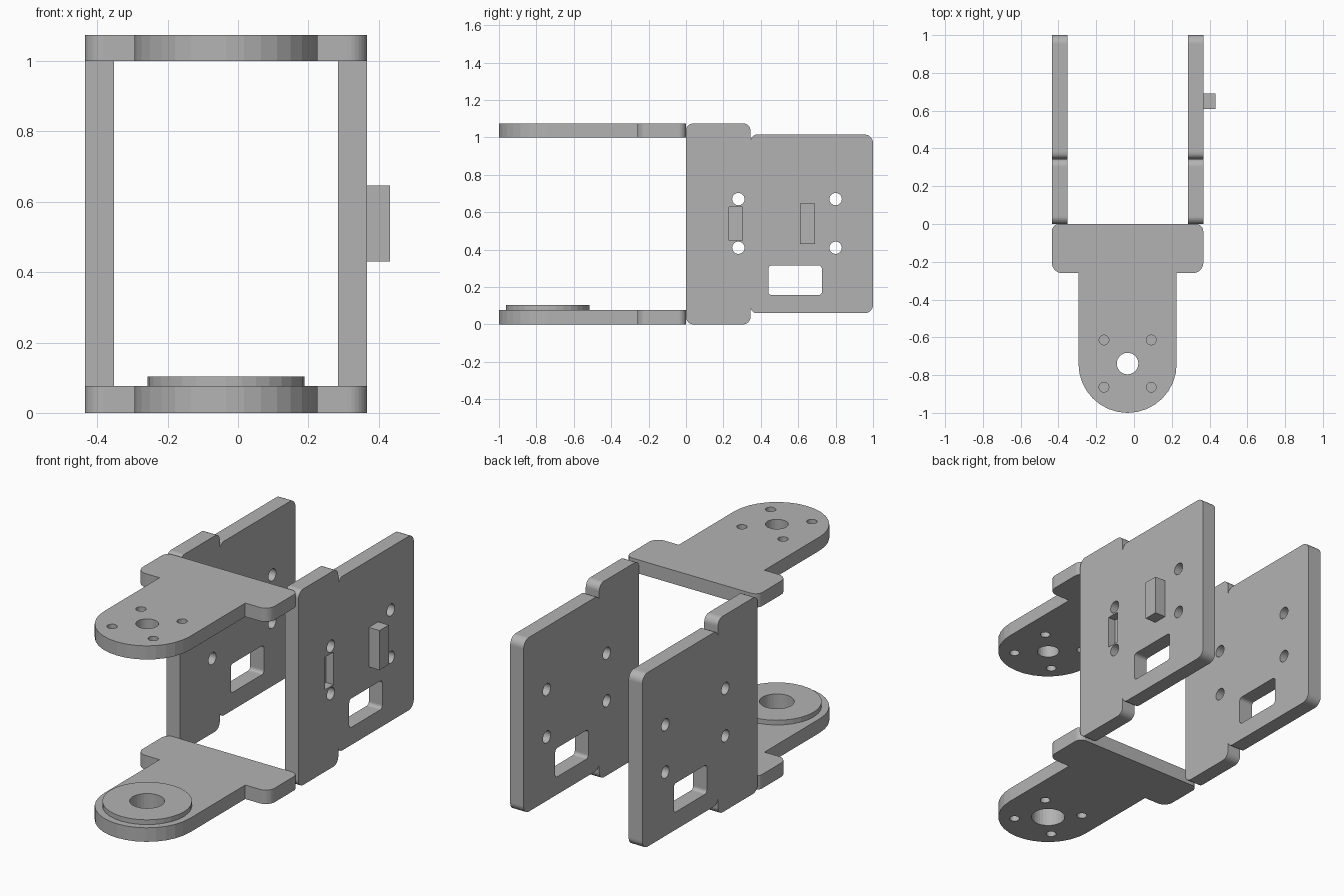
import bpy, bmesh, math
from mathutils import Matrix, Vector

cube = bpy.data.objects.get("Cube")
if cube:
    bpy.data.objects.remove(cube, do_unlink=True)

grey = bpy.data.materials.new("plain grey")
grey.use_nodes = True
COLOUR = (0.45, 0.45, 0.45, 1)
grey.diffuse_color = COLOUR
grey.node_tree.nodes["Principled BSDF"].inputs["Base Color"].default_value = COLOUR


def rounded(corners, steps=8):
    """Outline from (a, b, radius) corners, each filleted with an arc."""
    out = []
    for i, (a, b, r) in enumerate(corners):
        p = Vector((a, b))
        u = (Vector(corners[i - 1][:2]) - p).normalized()
        v = (Vector(corners[(i + 1) % len(corners)][:2]) - p).normalized()
        centre = p + r * (u + v)
        for k in range(steps + 1 if r else 1):
            t = k / steps * math.pi / 2
            q = centre - r * (v * math.cos(t) + u * math.sin(t))
            if not out or (q - out[-1]).length > 1e-4:
                out.append(q)
    return out


def circle(a, b, r, n=32):
    return [Vector((a + r * math.cos(k * math.tau / n), b + r * math.sin(k * math.tau / n)))
            for k in range(n)]


def rect(a0, a1, b0, b1, r=0.0):
    return rounded([(a0, b0, r), (a1, b0, r), (a1, b1, r), (a0, b1, r)], 4)


FLAT = Matrix.Identity(4)
# Stands an outline upright: its axes become y and z, its thickness x
UPRIGHT = Matrix(((0, 0, 1, 0), (1, 0, 0, 0), (0, 1, 0, 0), (0, 0, 0, 1)))


def plate(name, loops, low, high, turn):
    """Flat part from an outline and its holes, between two levels."""
    curve = bpy.data.curves.new(name, "CURVE")
    curve.dimensions = "2D"
    curve.fill_mode = "BOTH"
    curve.extrude = (high - low) / 2
    for loop in loops:
        spline = curve.splines.new("POLY")
        spline.points.add(len(loop) - 1)
        for point, q in zip(spline.points, loop):
            point.co = (q.x, q.y, 0, 1)
        spline.use_cyclic_u = True
        spline.use_smooth = False
    temp = bpy.data.objects.new(name + " outline", curve)
    mesh = bpy.data.meshes.new_from_object(temp)
    bpy.data.objects.remove(temp)
    bpy.data.curves.remove(curve)
    mesh.transform(turn @ Matrix.Translation((0, 0, (low + high) / 2)))
    bm = bmesh.new()
    bm.from_mesh(mesh)
    bmesh.ops.remove_doubles(bm, verts=bm.verts, dist=1e-5)
    bmesh.ops.recalc_face_normals(bm, faces=bm.faces)
    for f in bm.faces:
        f.smooth = False
        f.material_index = 0
    bm.to_mesh(mesh)
    bm.free()
    mesh.name = name
    mesh.materials.clear()
    mesh.materials.append(grey)
    obj = bpy.data.objects.new(name, mesh)
    bpy.context.scene.collection.objects.link(obj)
    return obj


# Horizontal arms: wide shoulder, narrower stem with a round end
MID, END = -0.034, -0.739
half = [(0.401, 0, 0.04), (0.401, -0.26, 0.055), (0.26, -0.26, 0), (0.26, -1, 0.26)]
arm = rounded([(MID + a, b, r) for a, b, r in half]
              + [(MID - a, b, r) for a, b, r in reversed(half)])
screws = [circle(MID + sx * 0.125, END + sy * 0.125, 0.026, 20)
          for sx in (-1, 1) for sy in (-1, 1)]
plate("top_arm", [arm, circle(MID, END, 0.057)] + screws, 1.0, 1.075, FLAT)
plate("bottom_arm", [arm, circle(MID, END, 0.087)] + screws, 0, 0.077, FLAT)
plate("bearing_ring", [circle(MID, END, 0.223), circle(MID, END, 0.087)], 0.077, 0.103, FLAT)

# Upright side plates with a stepped, notched outline
HEIGHT = 1.075
lower = [(0, 0, 0.04), (0.345, 0, 0.04), (0.345, 0.095, 0), (0.345, 0.06, 0.035), (1, 0.06, 0.045)]
side = rounded(lower + [(a, HEIGHT - b, r) for a, b, r in reversed(lower)])
openings = [circle(a, b, 0.033, 24) for a in (0.28, 0.8) for b in (0.41, 0.67)]
openings.append(rect(0.44, 0.727, 0.157, 0.315, 0.018))
plate("right_side_plate", [side] + openings, -0.435, -0.352, UPRIGHT)
left = plate("left_side_plate", [side] + openings, 0.285, 0.367, UPRIGHT)

# Blind slot in the outer face of the left plate
cutter = plate("slot_cutter", [rect(0.23, 0.303, 0.45, 0.628)], 0.322, 0.4, UPRIGHT)
cutter.hide_render = True
cut = left.modifiers.new("slot", "BOOLEAN")
cut.operation = "DIFFERENCE"
cut.solver = "EXACT"
cut.object = cutter
bpy.context.view_layer.update()
graph = bpy.context.evaluated_depsgraph_get()
carved = bpy.data.meshes.new_from_object(left.evaluated_get(graph))
left.modifiers.clear()
left.data = carved
bpy.data.objects.remove(cutter)

# Peg on the outer face of the left plate
plate("side_peg", [rect(0.61, 0.69, 0.43, 0.647)], 0.367, 0.432, UPRIGHT)
